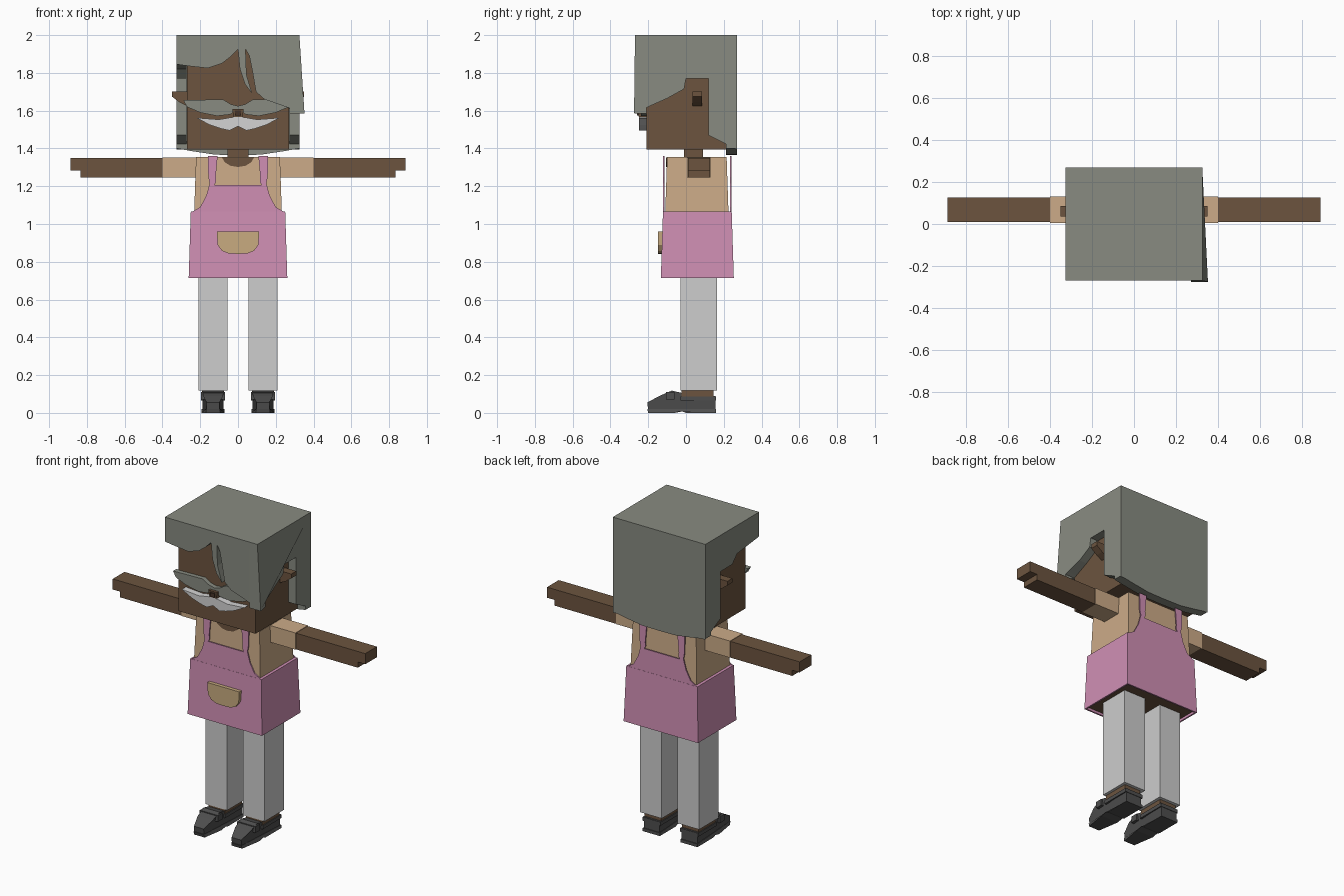
import bpy
import bmesh
from mathutils import Vector

cube = bpy.data.objects.get("Cube")
if cube:
    bpy.data.objects.remove(cube, do_unlink=True)


def make_material(name, srgb):
    linear = [(c / 255 / 12.92) if c < 11 else ((c / 255 + .055) / 1.055) ** 2.4 for c in srgb]
    mat = bpy.data.materials.new(name)
    mat.use_nodes = True
    mat.diffuse_color = (*linear, 1)
    mat.node_tree.nodes["Principled BSDF"].inputs["Base Color"].default_value = (*linear, 1)
    return mat


HAIR = make_material("grey hair", (136, 139, 129))
SKIN = make_material("brown skin", (108, 84, 63))
SHIRT = make_material("tan shirt", (204, 171, 136))
POCKET = make_material("sand pocket", (200, 171, 128))
APRON = make_material("pink apron", (208, 143, 180))
TROUSERS = make_material("light grey trousers", (205, 205, 205))
WHITE = make_material("white moustache", (212, 212, 212))
SHOE = make_material("dark shoe", (78, 78, 78))
DARK = make_material("dark nostril", (70, 52, 40))


def finish(name, bm, *mats):
    bmesh.ops.recalc_face_normals(bm, faces=bm.faces)
    mesh = bpy.data.meshes.new(name)
    bm.to_mesh(mesh)
    bm.free()
    for mat in mats:
        mesh.materials.append(mat)
    obj = bpy.data.objects.new(name, mesh)
    bpy.context.collection.objects.link(obj)
    return obj


def prism(name, mat, axis, points, start, end, deform=None):
    """Extrude a flat outline along the x or y axis, then bend its points."""
    bm = bmesh.new()
    place = (lambda p, d: (d, p[0], p[1])) if axis == "x" else (lambda p, d: (p[0], d, p[1]))
    face = bm.faces.new([bm.verts.new(place(p, start)) for p in points])
    grown = bmesh.ops.extrude_face_region(bm, geom=[face])["geom"]
    step = Vector(place((0, 0), end - start))
    bmesh.ops.translate(bm, vec=step, verts=[v for v in grown if isinstance(v, bmesh.types.BMVert)])
    if deform:
        for vert in bm.verts:
            deform(vert.co)
    return finish(name, bm, mat)


def tapered_box(low, high, bottom_grow=0):
    bm = bmesh.new()
    bmesh.ops.create_cube(bm, size=1)
    low, high = Vector(low), Vector(high)
    for vert in bm.verts:
        side = vert.co.copy()
        vert.co = [a + (b - a) * (s + .5) for a, b, s in zip(low, high, side)]
        if side.z < 0:
            vert.co.x += bottom_grow * (1 if side.x > 0 else -1)
            vert.co.y += bottom_grow * (1 if side.y > 0 else -1)
    return bm


def box(name, mat, low, high, bottom_grow=0):
    return finish(name, tapered_box(low, high, bottom_grow), mat)


def both(half):
    """Complete a half outline by mirroring it in x."""
    return half + [(-x, z) for x, z in reversed(half) if x > 0]


def clamp(value):
    return max(0, min(1, value))


# Head, neck and nose
box("head", SKIN, (-.27, -.21, 1.395), (.27, .215, 1.95))
box("neck", SKIN, (-.055, -.01, 1.33), (.055, .09, 1.41))
box("nose", SKIN, (-.03, -.255, 1.567), (.03, -.2, 1.61), -.005)
box("nose_tip", DARK, (-.016, -.26, 1.575), (.016, -.252, 1.6))


# Hair: the lock at the left front corner flares outwards
def flare(co):
    if co.x > .3:
        co.x += .027 * clamp((-.12 - co.y) / .15) * clamp((1.87 - co.z) / .28)


FRINGE = [(-.325, 2), (.325, 2), (.325, 1.85), (.325, 1.585), (.24, 1.625), (.14, 1.66),
          (.095, 1.7), (.078, 1.8), (.06, 1.89), (.04, 1.925), (.045, 1.79), (.075, 1.69),
          (.037, 1.74), (.01, 1.82), (0, 1.925), (-.04, 1.885), (-.085, 1.85),
          (-.16, 1.825), (-.25, 1.835), (-.325, 1.845)]
BACK_SIDE = [(-.27, 2), (.27, 2), (.27, 1.395), (.12, 1.47), (.12, 1.77)]
LEFT_FRONT = [(0, 1.77), (-.01, 1.715), (-.1, 1.665), (-.19, 1.625), (-.275, 1.585)]
RIGHT_FRONT = [(0, 1.77), (-.05, 1.82), (-.27, 1.845)]
prism("hair_fringe", HAIR, "y", FRINGE, -.27, -.21, flare)
prism("hair_left_side", HAIR, "x", BACK_SIDE + LEFT_FRONT, .272, .325, flare)
prism("hair_right_side", HAIR, "x", BACK_SIDE + RIGHT_FRONT, -.325, -.272)
prism("hair_back", HAIR, "y", both([(0, 1.365), (.12, 1.367), (.24, 1.385), (.325, 1.4), (.325, 2)]),
      .212, .27)
box("hair_top", HAIR, (-.325, -.27, 1.94), (.325, .27, 2))

# Brows and moustache
prism("eyebrows", HAIR, "y",
      both([(0, 1.625), (.04, 1.635), (.08, 1.66), (.29, 1.655), (.27, 1.62),
            (.2, 1.59), (.11, 1.572), (.04, 1.58), (0, 1.61)]), -.238, -.205)
prism("moustache", WHITE, "y",
      both([(0, 1.57), (.05, 1.562), (.1, 1.553), (.22, 1.562), (.15, 1.525),
            (.09, 1.505), (.045, 1.495), (0, 1.517)]), -.25, -.205)

# Shirt with a bare neckline
box("shirt", SHIRT, (-.222, -.1, 1), (.222, .215, 1.355), .012)
prism("neckline", SKIN, "y",
      both([(0, 1.302), (.04, 1.308), (.07, 1.327), (.085, 1.352)]), -.106, -.098)

# Apron skirt, hollowed underneath to show the hips
skirt = tapered_box((-.25, -.122, .715), (.25, .242, 1.065), .011)
floor = min(skirt.faces, key=lambda f: f.calc_center_median().z)
bmesh.ops.inset_region(skirt, faces=[floor], thickness=.014)
hips = bmesh.ops.extrude_face_region(skirt, geom=[floor])["geom"]
bmesh.ops.delete(skirt, geom=[floor], context="FACES_ONLY")
bmesh.ops.translate(skirt, vec=(0, 0, .015), verts=[g for g in hips if isinstance(g, bmesh.types.BMVert)])
for part in hips:
    if isinstance(part, bmesh.types.BMFace):
        part.material_index = 1
finish("apron_skirt", skirt, APRON, SKIN)

# Apron bibs with straps, front and back
BIB = both([(.25, 1.06), (.2, 1.09), (.168, 1.15), (.15, 1.215), (.157, 1.25), (.16, 1.36),
            (.108, 1.36), (.118, 1.25), (.115, 1.225), (.125, 1.207)])
prism("apron_front_bib", APRON, "y", BIB, -.121, -.114)
prism("apron_back_bib", APRON, "y", BIB, .234, .241)
prism("apron_pocket", POCKET, "y",
      both([(0, .842), (.05, .844), (.085, .858), (.108, .89), (.112, .96)]), -.148, -.12)

# Shoe outlines seen from the side
UPPER = [(-.2, .015), (-.205, .055), (-.14, .09), (-.075, .118), (-.02, .105),
         (0, .09), (.155, .09), (.155, .015)]
SOLE = [(-.2, 0), (-.205, .02), (.16, .02), (.16, 0), (0, 0), (-.02, .008), (-.06, 0)]
LEG = .132


def narrow_toe(co):
    middle = LEG if co.x > 0 else -LEG
    co.x = middle + (co.x - middle) * (1 - .4 * clamp((-.13 - co.y) / .075))


# Paired limbs, ears and shoes
for side, sign in (("left", 1), ("right", -1)):
    def pair(name, mat, low, high, grow=0):
        ends = sorted((sign * low[0], sign * high[0]))
        box(side + name, mat, (ends[0], *low[1:]), (ends[1], *high[1:]), grow)

    pair("_sleeve", SHIRT, (.21, .005, 1.247), (.4, .13, 1.353))
    pair("_arm", SKIN, (.395, .01, 1.247), (.835, .127, 1.35))
    pair("_hand", SKIN, (.83, .01, 1.283), (.887, .127, 1.35))
    pair("_trouser_leg", TROUSERS, (.055, -.03, .118), (.208, .165, .75))
    pair("_ankle", SKIN, (.075, -.025, .08), (.19, .145, .125))
    ear = [(.26, 1.702), (.35, 1.702), (.35, 1.675), (.31, 1.645), (.26, 1.62)]
    prism(side + "_ear", SKIN, "y", [(sign * x, z) for x, z in ear], .035, .085)
    inner, outer = sign * (LEG - .056), sign * (LEG + .056)
    prism(side + "_shoe", SHOE, "x", UPPER, inner, outer, narrow_toe)
    prism(side + "_shoe_sole", SHOE, "x", SOLE, inner - sign * .004, outer + sign * .004, narrow_toe)
    pair("_shoe_collar", SHOE, (LEG - .063, -.03, .065), (LEG + .063, .158, .088))
    pair("_shoe_strap", SHOE, (LEG - .064, -.105, .07), (LEG + .064, -.06, .11))
